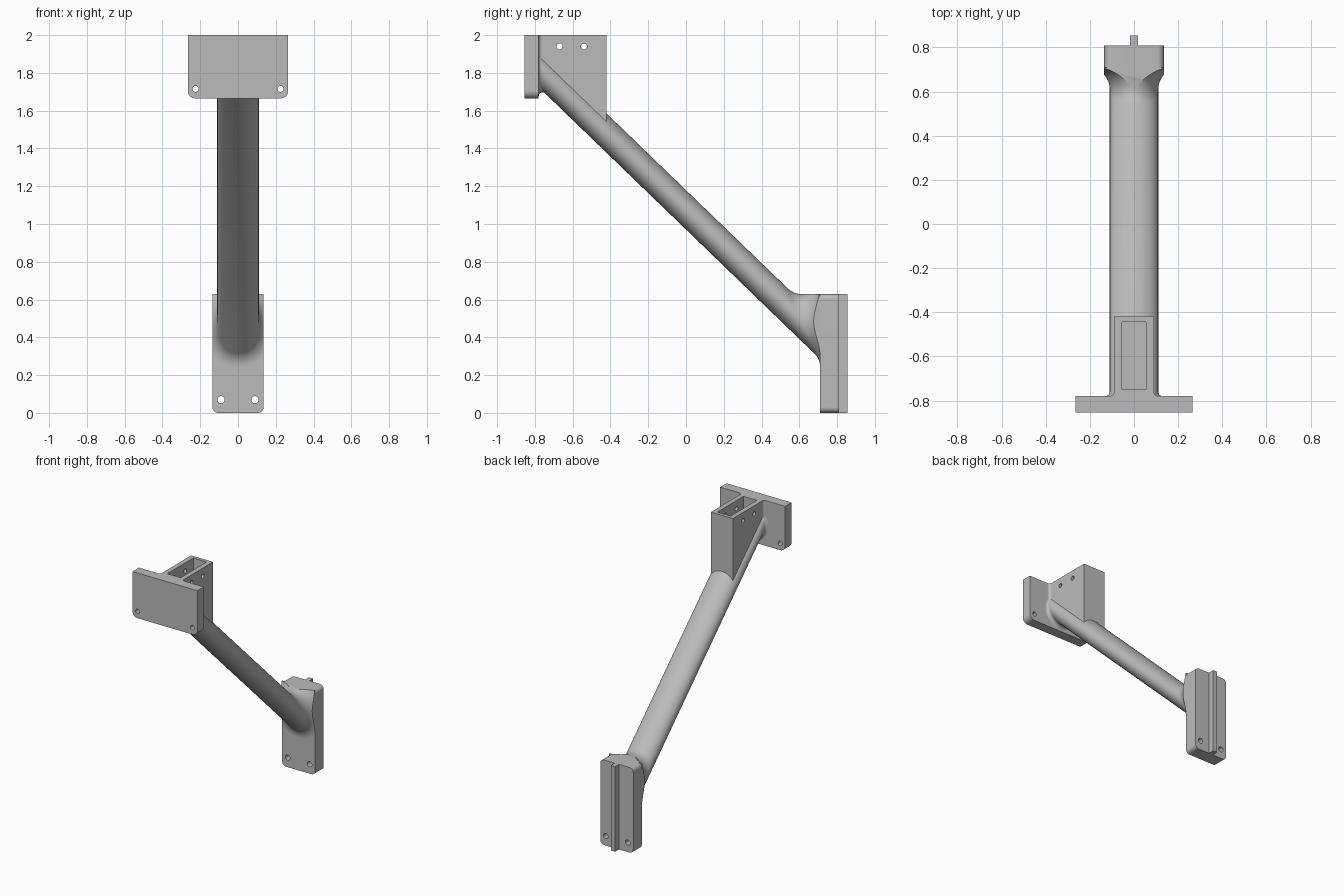
import bpy, bmesh
from math import cos, sin, pi, atan, radians
from mathutils import Vector

cube = bpy.data.objects.get("Cube")
if cube:
    bpy.data.objects.remove(cube, do_unlink=True)

grey = bpy.data.materials.new("plain grey")
grey.use_nodes = True
colour = (0.5, 0.5, 0.5, 1)
grey.diffuse_color = colour
grey.node_tree.nodes["Principled BSDF"].inputs["Base Color"].default_value = colour

SLOPE, MID = 0.966, 1.075            # strut axis: z = MID - SLOPE * y
TOP_Y, LOW_Y = -0.78, 0.71           # inner faces of the two plates


def loft(name, rings):
    """Closed solid skinned through rings of equal length."""
    bm = bmesh.new()
    loops = [[bm.verts.new(p) for p in ring] for ring in rings]
    for a, b in zip(loops, loops[1:]):
        for i in range(len(a)):
            j = (i + 1) % len(a)
            bm.faces.new((a[i], a[j], b[j], b[i]))
    bm.faces.new(loops[0])
    bm.faces.new(loops[-1])
    bmesh.ops.recalc_face_normals(bm, faces=bm.faces)
    mesh = bpy.data.meshes.new(name)
    bm.to_mesh(mesh)
    bm.free()
    mesh.materials.append(grey)
    obj = bpy.data.objects.new(name, mesh)
    bpy.context.collection.objects.link(obj)
    return obj


def box(name, x0, x1, y0, y1, z0, z1):
    base = [(x0, y0), (x1, y0), (x1, y1), (x0, y1)]
    return loft(name, [[(x, y, z) for x, y in base] for z in (z0, z1)])


def rod(axis, a, b, centre, radius=0.016):
    """Round cutter along x or y."""
    rings = []
    for d in (a, b):
        ring = []
        for i in range(24):
            t = 2 * pi * i / 24
            u, z = centre[0] + radius * cos(t), centre[1] + radius * sin(t)
            ring.append((d, u, z) if axis == "x" else (u, d, z))
        rings.append(ring)
    return loft("cutter", rings)


def plate(name, half, z0, z1, y0, y1, r_low, r_high):
    """Upright plate with rounded corners."""
    outline = []
    corners = [(1, z1, r_high, 0), (-1, z1, r_high, 90),
               (-1, z0, r_low, 180), (1, z0, r_low, 270)]
    for sx, z, r, start in corners:
        if not r:
            outline.append((sx * half, z))
            continue
        cz = z - r if z == z1 else z + r
        for k in range(7):
            t = radians(start + 15 * k)
            outline.append((sx * (half - r) + r * cos(t), cz + r * sin(t)))
    return loft(name, [[(x, y, z) for x, z in outline] for y in (y0, y1)])


def select(obj):
    bpy.ops.object.select_all(action="DESELECT")
    obj.select_set(True)
    bpy.context.view_layer.objects.active = obj


def cut(obj, cutters):
    for c in cutters:
        mod = obj.modifiers.new("cut", "BOOLEAN")
        mod.operation, mod.solver, mod.object = "DIFFERENCE", "EXACT", c
        select(obj)
        bpy.ops.object.modifier_apply(modifier=mod.name)
        bpy.data.objects.remove(c, do_unlink=True)


def smooth(obj, weighted=True):
    select(obj)
    bpy.ops.object.shade_smooth_by_angle(angle=radians(30))
    if weighted:
        mod = obj.modifiers.new("flat faces", "WEIGHTED_NORMAL")
        mod.keep_sharp = True


# Diagonal oval strut, blended into both plates by rolling-ball fillets
phi = atan(SLOPE)
along = Vector((0, cos(phi), -sin(phi)))
up = Vector((0, sin(phi), cos(phi)))
side = Vector((1, 0, 0))
HALF_W, HALF_T, SIDES = 0.11, 0.075, 72


def fillet_rings(plane_y, s, r, steps):
    """Rings from the strut surface out to the plate at plane_y."""
    rings = [[] for _ in range(steps + 1)]
    wall = Vector((0, s, 0))
    for i in range(SIDES):
        t = 2 * pi * i / SIDES
        p = Vector((0, 0, MID)) + side * HALF_W * cos(t) + up * HALF_T * sin(t)
        n = (side * cos(t) / HALF_W + up * sin(t) / HALF_T).normalized()
        ball = p + n * r
        ball += along * ((plane_y - s * r - ball.y) / along.y)
        for k in range(steps + 1):
            rings[k].append(ball + r * (-n).slerp(wall, k / steps))
    return rings


strut = loft("diagonal_strut",
             fillet_rings(TOP_Y, -1, 0.02, 5)[::-1] + fillet_rings(LOW_Y, 1, 0.1, 12))


def pocket():
    return box("cutter", -0.055, 0.055, -0.75, -0.445, 1.82, 2.1)


cut(strut, [box("cutter", 0.135, 0.5, 0.3, 1, -0.2, 1),
            box("cutter", -0.5, -0.135, 0.3, 1, -0.2, 1),
            box("cutter", -0.4, 0.4, 0.6, 1, 0.63, 1.2),
            pocket()])
smooth(strut, weighted=False)

# Upper mounting plate
upper = plate("upper_plate", 0.266, 1.665, 2, -0.855, TOP_Y, 0.04, 0)
cut(upper, [rod("y", -1, -0.7, (x, 1.715)) for x in (-0.225, 0.225)])
smooth(upper)

# Hollow bracket behind the upper plate, its foot buried in the strut
half = [(0.09, -0.42)]
for k in range(7):
    t = radians(180 + 15 * k)
    half.append((0.11 + 0.02 * cos(t), TOP_Y + 0.02 + 0.02 * sin(t)))
outline = half + [(-x, y) for x, y in reversed(half)]
bracket = loft("socket_bracket", [[(x, y, MID - SLOPE * y) for x, y in outline],
                                  [(x, y, 2) for x, y in outline]])
cut(bracket, [pocket()] + [rod("x", -0.3, 0.3, (y, 1.94)) for y in (-0.67, -0.54)])
smooth(bracket)

# Lower mounting plate and its rear key rail
lower = plate("lower_plate", 0.135, 0, 0.63, LOW_Y, 0.81, 0.03, 0.03)
cut(lower, [rod("y", 0.6, 1, (x, 0.07), 0.019) for x in (-0.09, 0.09)])
smooth(lower)
box("rear_rail", -0.017, 0.017, 0.8, 0.855, 0, 0.63)
